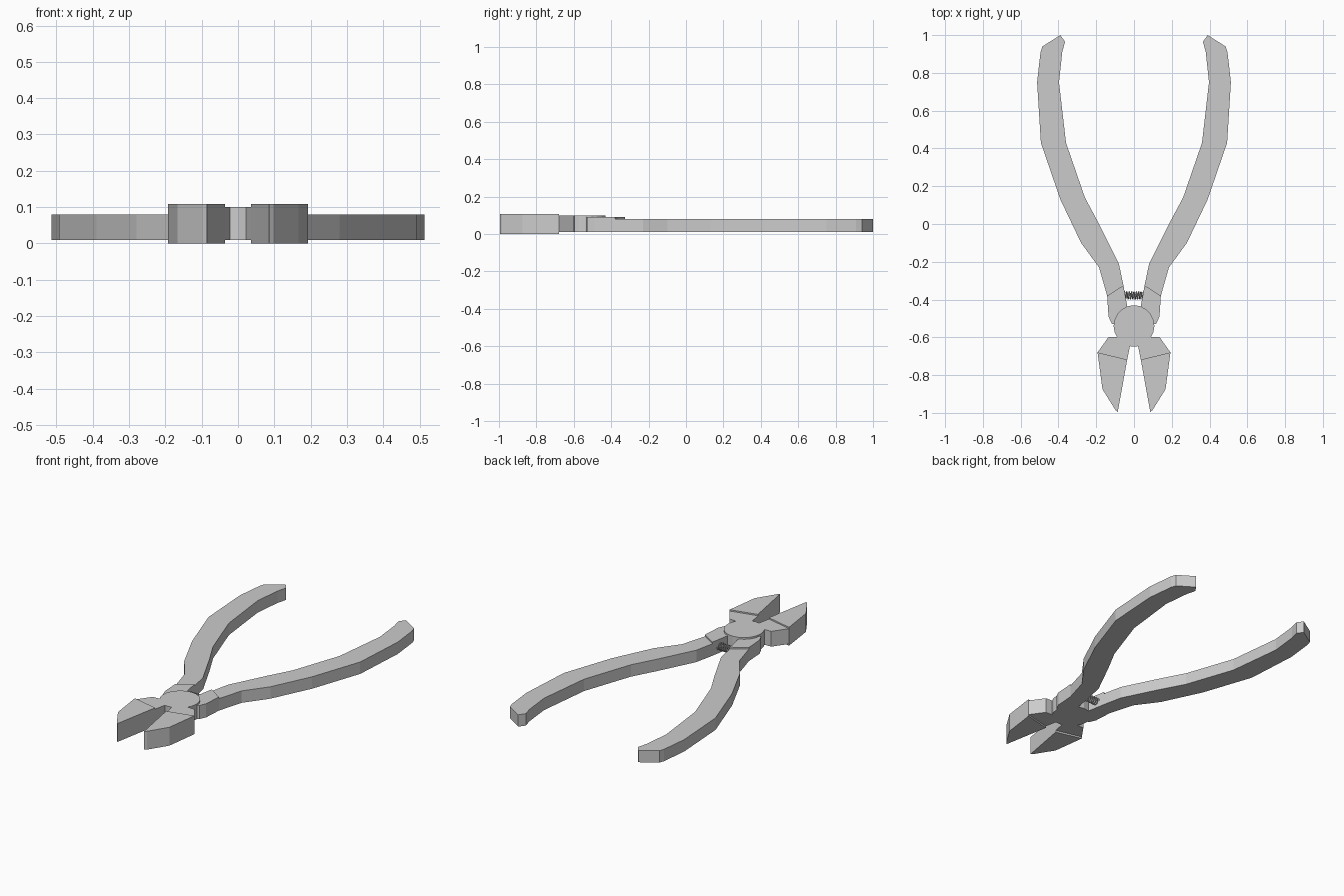
import bpy, bmesh, math

if "Cube" in bpy.data.objects:
    bpy.data.objects.remove(bpy.data.objects["Cube"])


def plate(name, outline, z0, z1, mirror=True):
    """Extrude a flat outline between two heights, optionally mirrored in x."""
    bm = bmesh.new()
    face = bm.faces.new([bm.verts.new((x, y, z0)) for x, y in outline])
    top = bmesh.ops.extrude_face_region(bm, geom=[face])["geom"]
    for v in top:
        if isinstance(v, bmesh.types.BMVert):
            v.co.z = z1
    bmesh.ops.recalc_face_normals(bm, faces=bm.faces)
    mesh = bpy.data.meshes.new(name)
    bm.to_mesh(mesh)
    bm.free()
    ob = bpy.data.objects.new(name, mesh)
    bpy.context.collection.objects.link(ob)
    if mirror:
        mod = ob.modifiers.new("Mirror", "MIRROR")
        mod.use_mirror_merge = False
    return ob


# Long curved grips: outer edge down, inner edge back up
plate("handles", [
    (0.39, 1.0), (0.485, 0.94), (0.495, 0.91), (0.513, 0.75), (0.493, 0.43),
    (0.39, 0.13), (0.28, -0.10), (0.185, -0.23), (0.142, -0.38),
    (0.056, -0.325), (0.08, -0.21), (0.185, 0.0), (0.26, 0.14),
    (0.36, 0.43), (0.397, 0.75), (0.38, 0.91), (0.365, 0.965)], 0.01, 0.08)

# Slightly thicker necks that join the grips to the pivot
plate("handle_necks", [
    (0.056, -0.325), (0.142, -0.38), (0.135, -0.49), (0.118, -0.528),
    (0.07, -0.54), (0.035, -0.44)], 0.01, 0.09)

# Pivot disc
disc = [(0.108 * math.sin(i * math.tau / 20), -0.54 + 0.11 * math.cos(i * math.tau / 20))
        for i in range(20)]
plate("pivot_disc", disc, 0.01, 0.10, mirror=False)

# Shoulders between the pivot and the jaws
plate("jaw_shoulders", [
    (0.06, -0.58), (0.085, -0.597), (0.135, -0.598), (0.193, -0.68),
    (0.036, -0.718), (0.02, -0.64)], 0.01, 0.10)

# Thick tapered jaws
plate("jaws", [
    (0.193, -0.68), (0.167, -0.875), (0.098, -0.985), (0.086, -0.995),
    (0.036, -0.718)], 0.0, 0.108)

# Return spring between the necks
curve = bpy.data.curves.new("return_spring", "CURVE")
curve.dimensions = "3D"
curve.bevel_depth = 0.0035
curve.bevel_resolution = 1
curve.use_fill_caps = True
turns, steps = 8, 12
spline = curve.splines.new("POLY")
spline.points.add(turns * steps)
for i, p in enumerate(spline.points):
    a = i * math.tau / steps
    x = -0.05 + 0.10 * i / (turns * steps)
    p.co = (x, -0.378 + 0.019 * math.cos(a), 0.048 + 0.019 * math.sin(a), 1)
spring = bpy.data.objects.new("return_spring", curve)
bpy.context.collection.objects.link(spring)
